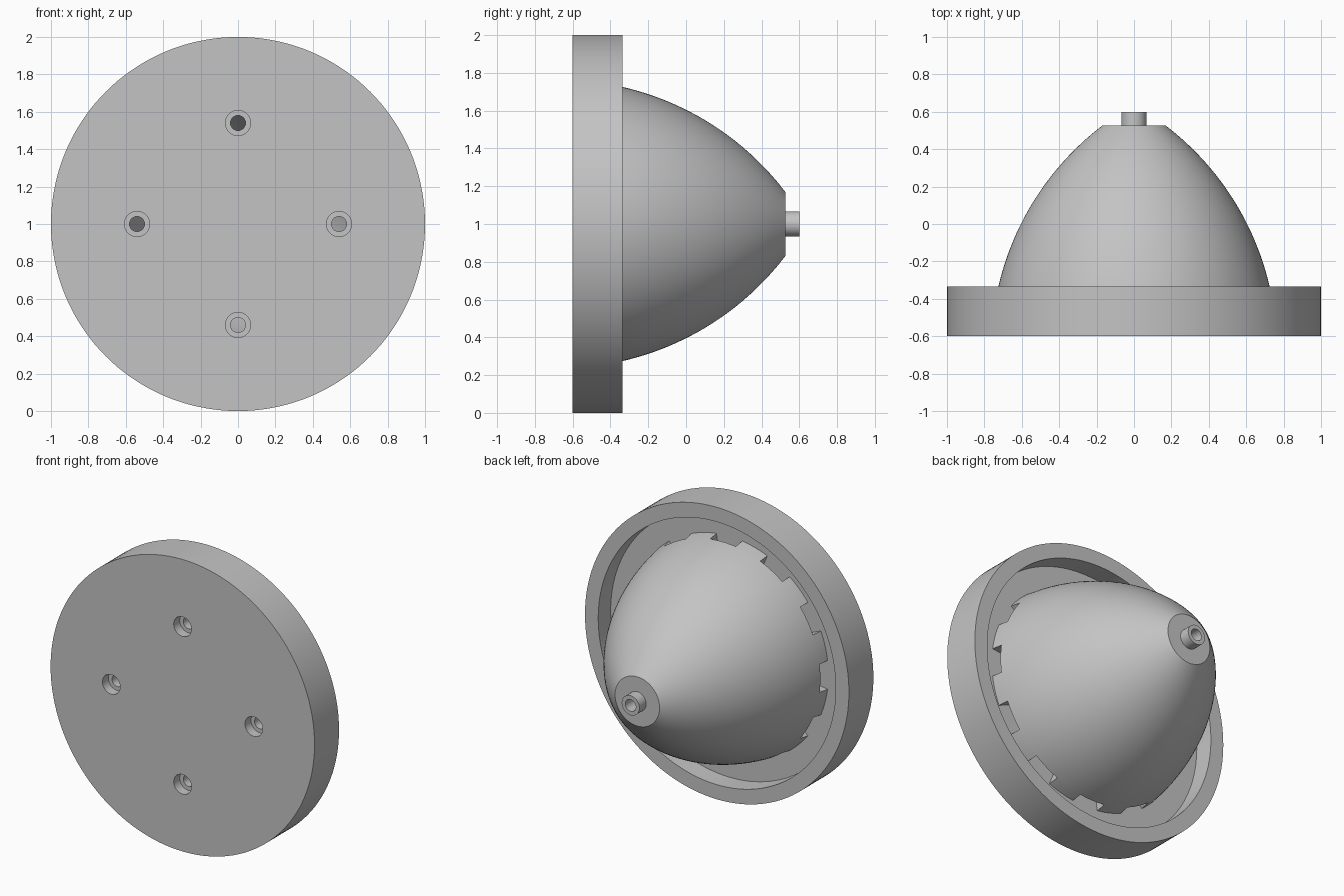
import bpy, bmesh, math

if "Cube" in bpy.data.objects:
    bpy.data.objects.remove(bpy.data.objects["Cube"])

SEG = 144                      # segments in a full turn
STEP = 2 * math.pi / SEG

mat = bpy.data.materials.new("grey")
mat.diffuse_color = (0.55, 0.55, 0.55, 1)
mat.use_nodes = True
mat.node_tree.nodes["Principled BSDF"].inputs["Base Color"].default_value = mat.diffuse_color


def lathe(bm, profile, start=0, count=SEG, cx=0.0, cz=1.0):
    """Turn a closed (radius, y) profile about a line parallel to y."""
    full = count == SEG
    rings = []
    for i in range(count if full else count + 1):
        a = (start + i) * STEP
        rings.append([bm.verts.new((cx + r * math.sin(a), y, cz + r * math.cos(a)))
                      if r > 0 or i == 0 else rings[0][k]
                      for k, (r, y) in enumerate(profile)])
    n = len(profile)
    for i in range(count):
        p, q = rings[i], rings[(i + 1) % len(rings)]
        for k in range(n):
            m = (k + 1) % n
            quad = list(dict.fromkeys((p[k], p[m], q[m], q[k])))
            if len(quad) > 2:
                bm.faces.new(quad)
    if not full:
        bm.faces.new(rings[0])
        bm.faces.new(rings[-1])


def finish(name, bm):
    bmesh.ops.recalc_face_normals(bm, faces=bm.faces)
    me = bpy.data.meshes.new(name)
    bm.to_mesh(me)
    bm.free()
    ob = bpy.data.objects.new(name, me)
    bpy.context.collection.objects.link(ob)
    me.materials.append(mat)
    return ob


def activate(ob):
    bpy.ops.object.select_all(action='DESELECT')
    ob.select_set(True)
    bpy.context.view_layer.objects.active = ob


FLOOR, BACK, FRONT = -0.47, -0.335, -0.6

# Round base: a shallow cup with a raised rim
bm = bmesh.new()
lathe(bm, [(0, FRONT), (1, FRONT), (1, BACK), (0.9, BACK), (0.9, FLOOR), (0, FLOOR)])
# the last profile edge lies on the axis and makes no face
base = finish("base_cup", bm)

# Four counterbored screw holes
bm = bmesh.new()
for dx, dz in ((0.54, 0), (-0.54, 0), (0, 0.54), (0, -0.54)):
    lathe(bm, [(0, -0.7), (0.067, -0.7), (0.067, -0.535), (0.04, -0.535),
               (0.04, -0.4), (0, -0.4)], cx=dx, cz=1 + dz)
cutter = finish("screw_hole_cutter", bm)
cutter.hide_render = True
cut = base.modifiers.new("screw_holes", 'BOOLEAN')
cut.operation = 'DIFFERENCE'
cut.solver = 'EXACT'
cut.object = cutter
activate(base)
bpy.ops.object.modifier_apply(modifier=cut.name)
bpy.data.objects.remove(cutter)

# Hollow pointed dome, its wall bounded by two concentric arcs
OUT, WALL = 1.511, 0.1


def arc_radius(y, inset=0.0):
    return math.sqrt((OUT - inset) ** 2 - (y + 0.675) ** 2) - 0.747


def arc(y0, y1, inset=0.0, n=24):
    ys = [y0 + (y1 - y0) * i / n for i in range(n + 1)]
    return [(arc_radius(y, inset), y) for y in ys]


EDGE, TIP = -0.40, 0.527
bm = bmesh.new()
lathe(bm, arc(EDGE, TIP)
      + [(0.067, TIP), (0.067, 0.6), (0.04, 0.6), (0.04, 0.45)]   # nozzle and bore
      + arc(0.45, EDGE, WALL))
dome = finish("dome", bm)

# Twelve feet that carry the dome, with open slots between them
bm = bmesh.new()
for k in range(12):
    lathe(bm, arc(FLOOR, EDGE, 0, 3) + arc(EDGE, FLOOR, WALL, 3),
          start=k * 12 + 3, count=6)
feet = finish("dome_feet", bm)

for ob in (base, dome, feet):
    activate(ob)
    bpy.ops.object.shade_smooth_by_angle(angle=math.radians(30))
